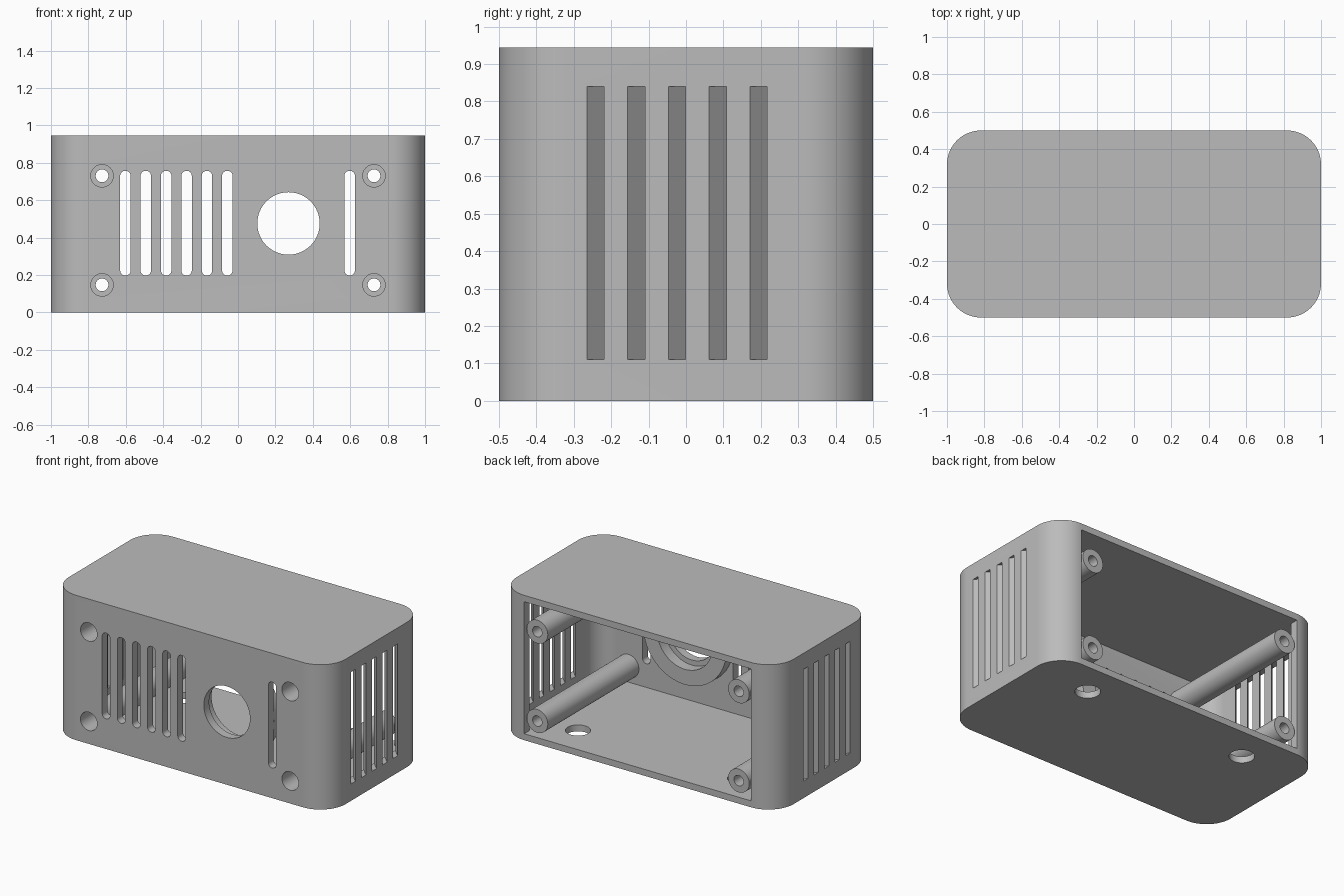
import bpy, bmesh, math
from mathutils import Vector

cube = bpy.data.objects.get("Cube")
if cube:
    bpy.data.objects.remove(cube, do_unlink=True)

HEIGHT, WALL, CAP, RADIUS = 0.945, 0.055, 0.042, 0.182
MID_Z = HEIGHT / 2
INNER_FRONT = -0.5 + WALL

grey = bpy.data.materials.new("plain grey")
grey.use_nodes = True
grey.diffuse_color = (0.5, 0.5, 0.5, 1)
grey.node_tree.nodes["Principled BSDF"].inputs["Base Color"].default_value = (0.5, 0.5, 0.5, 1)


def finish(name, bm):
    bmesh.ops.recalc_face_normals(bm, faces=bm.faces)
    mesh = bpy.data.meshes.new(name)
    bm.to_mesh(mesh)
    bm.free()
    obj = bpy.data.objects.new(name, mesh)
    bpy.context.collection.objects.link(obj)
    mesh.materials.append(grey)
    return obj


def rounded(hx, hy, r, cx=0, cy=0, steps=16):
    """Outline of a rounded rectangle."""
    pts = []
    for q, (sx, sy) in enumerate([(1, 1), (-1, 1), (-1, -1), (1, -1)]):
        for i in range(steps + 1):
            a = math.pi / 2 * (q + i / steps)
            pts.append((cx + sx * (hx - r) + r * math.cos(a),
                        cy + sy * (hy - r) + r * math.sin(a)))
    return pts


def circle(r, cx, cy, n=48):
    return [(cx + r * math.cos(math.tau * i / n), cy + r * math.sin(math.tau * i / n)) for i in range(n)]


def prism(bm, outline, lo, hi, axis="z"):
    """Extrude an outline along z, or along y when drawn in x and z."""
    place = (lambda a, b, t: (a, b, t)) if axis == "z" else (lambda a, b, t: (a, t, b))
    face = bm.faces.new([bm.verts.new(place(a, b, lo)) for a, b in outline])
    top = bmesh.ops.extrude_face_region(bm, geom=[face])["geom"]
    shift = Vector(place(0, 0, hi - lo))
    bmesh.ops.translate(bm, verts=[v for v in top if isinstance(v, bmesh.types.BMVert)], vec=shift)
    bmesh.ops.remove_doubles(bm, verts=bm.verts, dist=1e-5)


def cut(target, bm):
    cutter = finish("cutter", bm)
    cutter.hide_render = True
    mod = target.modifiers.new("cut", "BOOLEAN")
    mod.operation, mod.solver, mod.object = "DIFFERENCE", "EXACT", cutter
    bpy.context.view_layer.objects.active = target
    bpy.ops.object.modifier_apply(modifier=mod.name)
    bpy.data.objects.remove(cutter, do_unlink=True)


def smooth(obj):
    bpy.ops.object.select_all(action="DESELECT")
    obj.select_set(True)
    bpy.context.view_layer.objects.active = obj
    bpy.ops.object.shade_smooth_by_angle(angle=math.radians(30))


def lathe(name, profile, x, z, n=48):
    """Spin a closed (radius, y) profile around a front-to-back axis."""
    bm = bmesh.new()
    rings = []
    for i in range(n):
        a = math.tau * i / n
        rings.append([bm.verts.new((x + r * math.cos(a), y, z + r * math.sin(a))) for r, y in profile])
    m = len(profile)
    for i in range(n):
        a, b = rings[i], rings[(i + 1) % n]
        for j in range(m):
            k = (j + 1) % m
            bm.faces.new((a[j], a[k], b[k], b[j]))
    obj = finish(name, bm)
    smooth(obj)
    return obj


# Shell: rounded block, hollowed, open at the back
bm = bmesh.new()
prism(bm, rounded(1, 0.5, RADIUS), 0, HEIGHT)
shell = finish("case_shell", bm)
bm = bmesh.new()
prism(bm, rounded(1 - WALL, 0.5 - WALL, RADIUS - WALL), CAP, HEIGHT - CAP)
cut(shell, bm)
bm = bmesh.new()
w = 1 - RADIUS
prism(bm, [(-w, 0.3), (w, 0.3), (w, 0.6), (-w, 0.6)], CAP, HEIGHT - CAP)
cut(shell, bm)

# Front openings: vent slots, round window, screw holes
POSTS = [(x, z) for x in (-0.727, 0.727) for z in (0.147, 0.73)]
bm = bmesh.new()
for i in (0, 1, 2, 3, 4, 5, 11):
    prism(bm, rounded(0.028, 0.28, 0.027, -0.602 + 0.109 * i, 0.477, 6), -0.6, -0.42, "y")
prism(bm, circle(0.167, 0.27, MID_Z + 0.003), -0.6, -0.42, "y")
for x, z in POSTS:
    prism(bm, circle(0.06, x, z), -0.6, -0.42, "y")
cut(shell, bm)

# Side louvres, slanting backward as they go in, and the holes in the floor
bm = bmesh.new()
for side in (-1, 1):
    for i in range(5):
        y = -0.265 + 0.109 * i
        outer, inner = 0.06, 0.1
        prism(bm, [(side * (1 + outer), y - outer), (side * (1 + outer), y + 0.046 - outer),
                   (side * (1 - inner), y + 0.046 + inner), (side * (1 - inner), y + inner)],
              0.11, 0.84)
    prism(bm, circle(0.075, side * 0.585, 0.278), -0.1, 0.08)
cut(shell, bm)
smooth(shell)

# Screw posts with a wide bore at the front and a narrow one behind
for x, z in POSTS:
    name = ("left" if x > 0 else "right") + ("_upper" if z > MID_Z else "_lower") + "_screw_post"
    lathe(name, [(0.06, INNER_FRONT), (0.076, INNER_FRONT), (0.076, 0.495),
                 (0.034, 0.495), (0.034, -0.2), (0.06, -0.2)], x, z)

# Collar behind the round window
lathe("window_collar", [(0.2, INNER_FRONT), (0.3, INNER_FRONT), (0.3, -0.373), (0.2, -0.373)],
      0.27, MID_Z + 0.003, 64)
